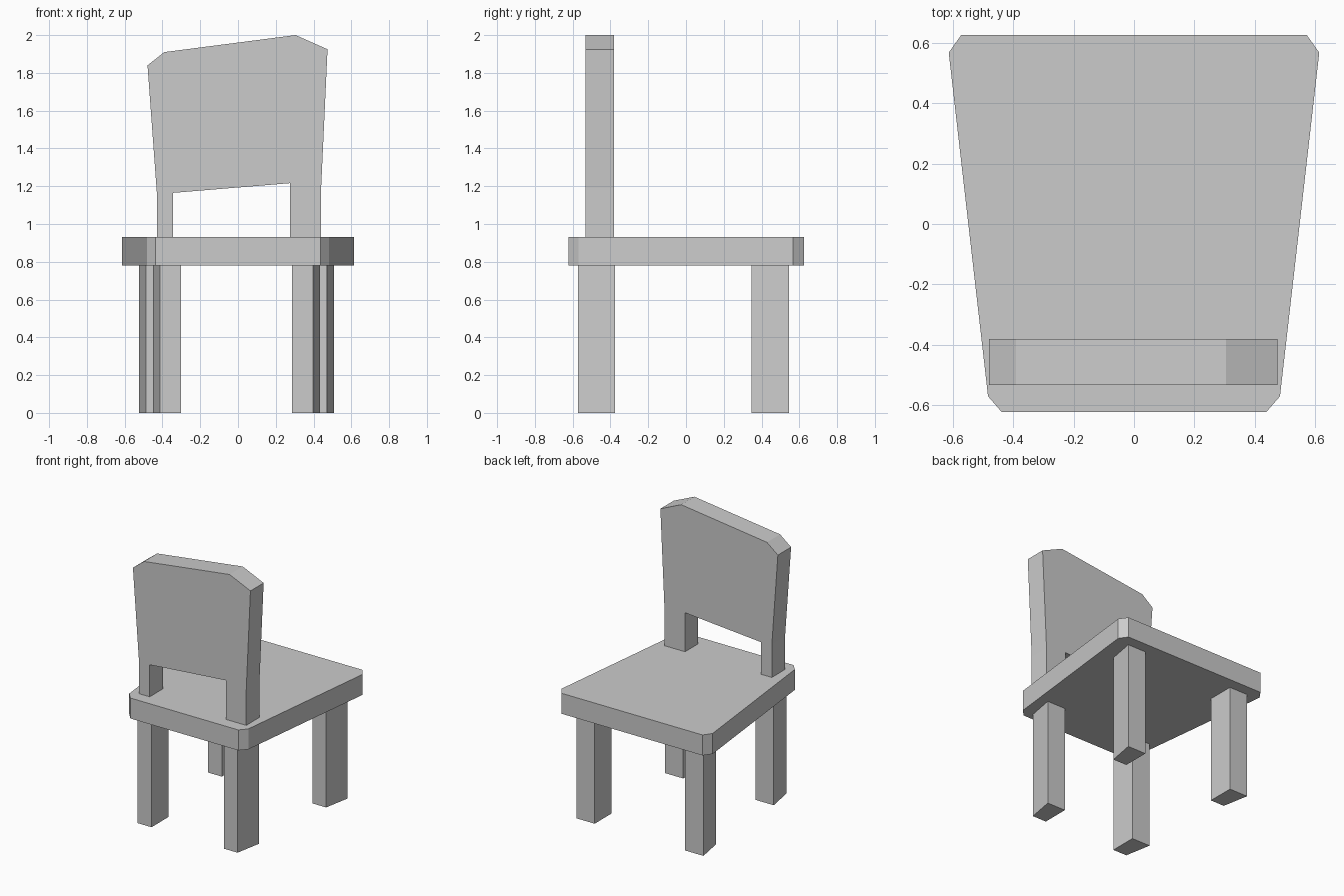
import bpy

if "Cube" in bpy.data.objects:
    bpy.data.objects.remove(bpy.data.objects["Cube"])


def prism(name, outline, low, high, place):
    """Closed flat-sided solid: an outline extruded from low to high."""
    n = len(outline)
    verts = [place(a, b, d) for d in (low, high) for a, b in outline]
    faces = [tuple(reversed(range(n))), tuple(range(n, 2 * n))]
    faces += [(i, (i + 1) % n, (i + 1) % n + n, i + n) for i in range(n)]
    mesh = bpy.data.meshes.new(name)
    mesh.from_pydata(verts, [], faces)
    obj = bpy.data.objects.new(name, mesh)
    bpy.context.collection.objects.link(obj)
    return obj


def upward(a, b, d):
    return (a, b, d)


def backward(a, b, d):
    return (a, -d, b)


# Seat: tapered board with clipped corners
right_half = [(0.438, -0.622), (0.483, -0.57), (0.613, 0.567), (0.572, 0.625)]
left_half = [(-x, y) for x, y in reversed(right_half)]
prism("seat", right_half + left_half, 0.78, 0.93, upward)

# Legs: straight inner side, outer side flaring towards +y
LEG_CENTRE = -0.008
for label, inner, y in (("front", 0.293, -0.572), ("rear", 0.367, 0.348)):
    section = [(inner, y), (inner + 0.112, y),
               (inner + 0.148, y + 0.197), (inner, y + 0.197)]
    right = [(LEG_CENTRE + x, y) for x, y in section]
    left = [(LEG_CENTRE - x, y) for x, y in reversed(section)]
    prism(label + "_right_leg", right, 0.0, 0.78, upward)
    prism(label + "_left_leg", left, 0.0, 0.78, upward)

# Backrest: lopsided panel standing on two posts
profile = [(-0.43, 0.93), (-0.343, 0.93), (-0.343, 1.165), (0.274, 1.216),
           (0.274, 0.93), (0.44, 0.93), (0.44, 1.19), (0.474, 1.925),
           (0.305, 2.0), (-0.39, 1.91), (-0.479, 1.84), (-0.43, 1.17)]
prism("backrest", profile, 0.38, 0.533, backward)
